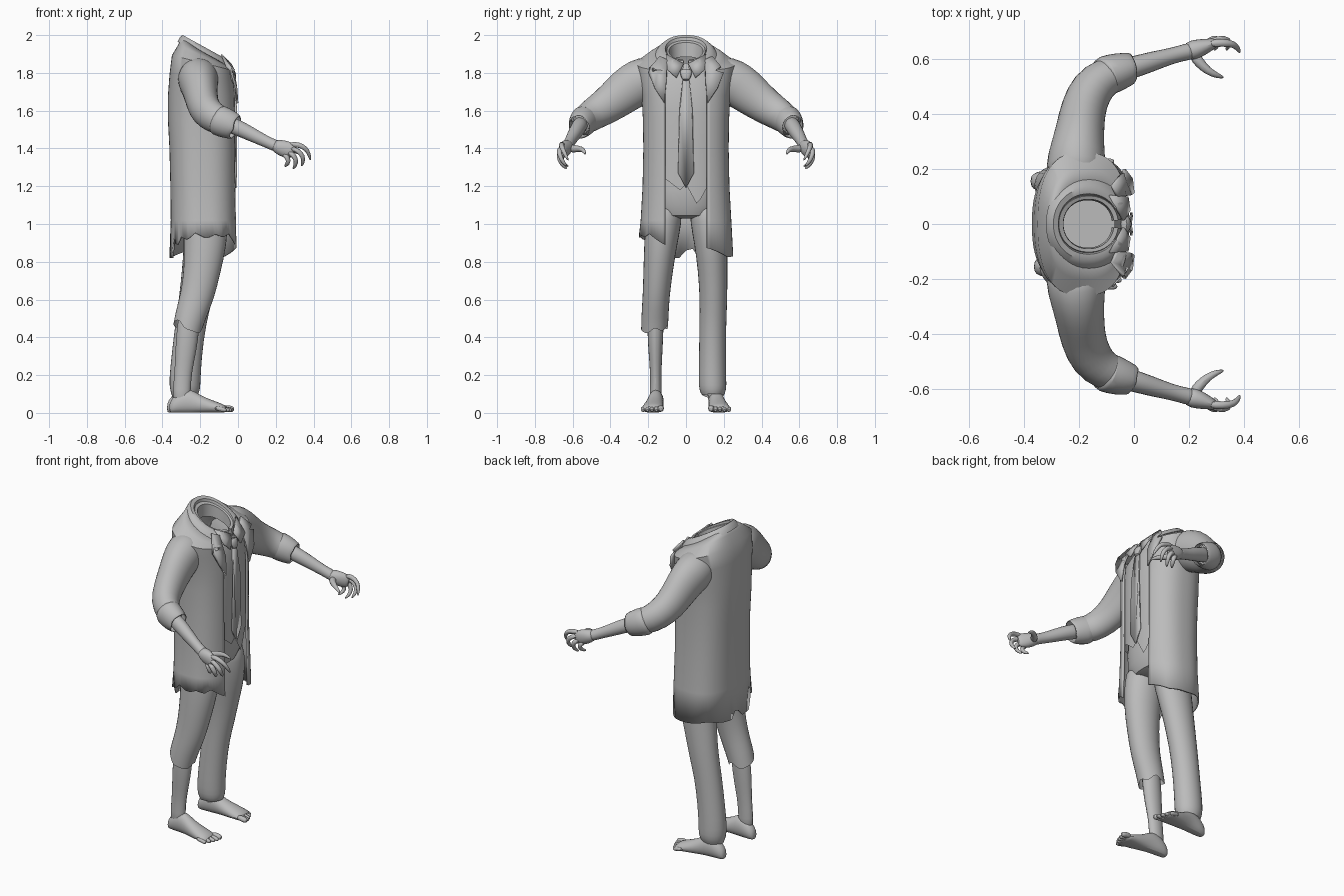
import bpy, bmesh, math, random
from mathutils import Vector
random.seed(4)
grey = bpy.data.materials.new("plain grey")
grey.diffuse_color = (0.5, 0.5, 0.5, 1)


def finish(name, bm, subsurf=0, thick=0, angle=45):
    bmesh.ops.recalc_face_normals(bm, faces=bm.faces)
    me = bpy.data.meshes.new(name)
    bm.to_mesh(me)
    bm.free()
    me.materials.append(grey)
    ob = bpy.data.objects.new(name, me)
    bpy.context.collection.objects.link(ob)
    bpy.ops.object.select_all(action='DESELECT')
    ob.select_set(True)
    bpy.context.view_layer.objects.active = ob
    bpy.ops.object.shade_smooth_by_angle(angle=math.radians(angle))
    if thick:
        m = ob.modifiers.new("thickness", 'SOLIDIFY')
        m.thickness = thick
        m.offset = -1
    if subsurf:
        ob.modifiers.new("round", 'SUBSURF').levels = subsurf
    return ob


def loft(name, rings, closed=True, caps=(False, False), **kw):
    bm = bmesh.new()
    vs = [[bm.verts.new(p) for p in r] for r in rings]
    n = len(vs[0])
    for a, b in zip(vs, vs[1:]):
        for i in range(n if closed else n - 1):
            j = (i + 1) % n
            bm.faces.new((a[i], a[j], b[j], b[i]))
    if caps[0]:
        bm.faces.new(vs[0])
    if caps[1]:
        bm.faces.new(vs[-1])
    return finish(name, bm, **kw)


def tube(name, path, radii, seg=10, jag=0, **kw):
    pts = [Vector(p) for p in path]
    d = (pts[-1] - pts[0]).normalized()
    ref = Vector((1, 0, 0)) if abs(d.z) > 0.75 else Vector((0, 0, 1))
    rings = []
    for i, p in enumerate(pts):
        t = (pts[min(i + 1, len(pts) - 1)] - pts[max(i - 1, 0)]).normalized()
        n1 = (ref - t * ref.dot(t)).normalized()
        n2 = t.cross(n1)
        r = radii[i] if isinstance(radii[i], tuple) else (radii[i], radii[i])
        ring = []
        for k in range(seg):
            a = 2 * math.pi * k / seg
            q = p + n1 * r[0] * math.cos(a) + n2 * r[1] * math.sin(a)
            if jag and i == len(pts) - 1:
                q += t * random.uniform(-jag, jag)
            ring.append(q)
        rings.append(ring)
    kw.setdefault("subsurf", 1)
    return loft(name, rings, caps=(True, not jag), **kw)


def oval(a, cx, rx, ry, zc, tilt, e=0.8):
    c, s = math.cos(a), math.sin(a)
    x = rx * math.copysign(abs(c) ** e, c)
    return (cx + x, ry * math.copysign(abs(s) ** e, s), zc - tilt * x)


def plate(name, pts, s=1, thick=0.009):
    bm = bmesh.new()
    bm.faces.new([bm.verts.new((x, y * s, z)) for x, y, z in pts])
    bmesh.ops.triangulate(bm, faces=bm.faces)
    return finish(name, bm, thick=thick)


def lerp(table, t):
    for (a, u), (b, v) in zip(table, table[1:]):
        if t <= b:
            return u + (v - u) * (t - a) / (b - a)
    return table[-1][1]


# Long open coat with a ragged hem
coat = [(-.17, .13, .135, 1.915, .55), (-.177, .14, .2, 1.885, .45), (-.185, .165, .262, 1.852, .25),
        (-.188, .174, .255, 1.78, .1), (-.188, .183, .235, 1.68, 0), (-.187, .184, .228, 1.55, 0),
        (-.183, .18, .226, 1.4, 0), (-.18, .178, .23, 1.2, 0), (-.178, .178, .24, 1.02, 0),
        (-.18, .182, .25, .9, 0)]
hem = [(0, .89), (25, .87), (60, .825), (90, .83), (125, .85), (155, .83), (170, .825), (177, .89), (184, .82),
       (203, .82), (211, .93), (220, .88), (232, .935), (245, .915), (260, .955), (272, .925), (285, .945),
       (300, .93), (312, .95), (338, .89), (360, .89)]
rings = []
for k, r in enumerate(coat):
    a0 = math.asin(min(.9, .112 / r[2]) ** 1.25)
    ring = []
    for i in range(61):
        a = a0 + (2 * math.pi - 2 * a0) * i / 60
        p = oval(a, *r)
        if k == len(coat) - 1:
            p = (p[0], p[1], lerp(hem, math.degrees(a)))
        ring.append(p)
    rings.append(ring)
loft("coat", rings, closed=False, thick=.01)

# Shirt and waistcoat with pointed front hem
front_hem = [(-.2, 1.25), (-.11, 1.24), (-.02, 1.17), (0, 1.21), (.06, 1.1), (.115, 1.2), (.2, 1.22)]
shirt = [(-.165, .095, .095, 1.9, .5), (-.175, .125, .14, 1.85, .35), (-.18, .152, .2, 1.77, .1),
         (-.18, .162, .212, 1.6, 0), (-.178, .16, .208, 1.4, 0), (-.178, .157, .205, 1.2, 0)]
rings = []
for k, r in enumerate(shirt):
    ring = [oval(2 * math.pi * i / 64, *r) for i in range(64)]
    if k == len(shirt) - 1:
        ring = [(x, y, lerp(front_hem, y) if x > -.15 else 1.22) for x, y, z in ring]
    rings.append(ring)
loft("shirt", rings)


# Turned-over coat collar and the standing shirt collar
def collar(name, prof, a0):
    loft(name, [[oval(a0 + (2 * math.pi - 2 * a0) * i / 40, *r, .95) for i in range(41)] for r in prof],
         closed=False)


collar("coat_collar", [(-.17, .15, .168, 1.893, .48), (-.166, .142, .15, 1.915, .52), (-.165, .128, .13, 1.93, .55),
                       (-.165, .11, .11, 1.928, .55), (-.168, .1, .1, 1.89, .5)], .5)
collar("shirt_collar", [(-.165, .118, .11, 1.88, .5), (-.165, .108, .102, 1.918, .5),
                        (-.165, .092, .09, 1.915, .5), (-.168, .088, .086, 1.85, .4)], .12)
for s in (1, -1):
    plate("collar_point", [(-.035, .012, 1.85), (-.012, .05, 1.775), (-.02, .1, 1.82), (-.085, .105, 1.9)], s)
    plate("lapel", [(-.055, .1, 1.87), (-.075, .14, 1.89), (-.035, .185, 1.835), (-.028, .155, 1.815),
                    (-.03, .2, 1.8), (-.004, .165, 1.72), (.002, .114, 1.64), (-.008, .105, 1.75)], s, .012)

# Tie
plate("tie_blade", [(-.02, .018, 1.76), (-.004, .03, 1.6), (-.006, .042, 1.27), (-.008, 0, 1.19),
                    (-.006, -.042, 1.27), (-.004, -.03, 1.6), (-.02, -.018, 1.76)])
tube("tie_knot", [(-.04, 0, 1.82), (-.028, 0, 1.8), (-.02, 0, 1.755)], [(.015, .03), (.02, .036), (.014, .02)])

# Trousers
loft("trouser_seat", [[oval(2 * math.pi * i / 32, *r, 0, .9) for i in range(32)] for r in
                      [(-.178, .145, .19, 1.28), (-.178, .143, .195, 1.18), (-.175, .135, .195, 1.1),
                       (-.172, .11, .15, 1.045), (-.172, .06, .05, 1.03)]], caps=(True, True))
tube("long_trouser_leg", [(-.172, .105, 1.14), (-.172, .118, 1.02), (-.172, .132, .9), (-.2, .142, .75),
                          (-.225, .146, .6), (-.25, .142, .48), (-.272, .14, .3), (-.282, .14, .17),
                          (-.28, .142, .12), (-.278, .142, .09)],
     [(.11, .09), (.123, .1), (.117, .09), (.1, .08), (.09, .075), (.083, .073), (.082, .073), (.086, .076),
      (.082, .074), (.07, .06)], seg=14, jag=.008)
tube("torn_trouser_leg", [(-.172, -.105, 1.14), (-.172, -.118, 1.02), (-.172, -.134, .9), (-.19, -.148, .75),
                          (-.215, -.158, .62), (-.25, -.164, .52), (-.265, -.166, .46)],
     [(.11, .09), (.123, .1), (.117, .09), (.1, .08), (.092, .073), (.084, .074), (.08, .073)], seg=14, jag=.035)
tube("bare_shin", [(-.25, -.16, .58), (-.265, -.162, .44), (-.275, -.162, .34), (-.29, -.16, .22),
                   (-.298, -.16, .12), (-.298, -.162, .05)],
     [(.06, .048), (.063, .045), (.06, .041), (.048, .031), (.05, .032), (.05, .036)])
tube("bare_ankle", [(-.28, .145, .18), (-.285, .147, .11), (-.285, .15, .04)], [(.05, .04), (.055, .035), (.05, .036)])

# Feet with five toes
for s, dx in ((-1, 0), (1, -.012)):
    stations = [(-.365, .155, .018, .05), (-.345, .155, .036, .085), (-.3, .157, .042, .125),
                (-.25, .16, .043, .13), (-.2, .166, .048, .095), (-.14, .173, .057, .07),
                (-.085, .177, .06, .05), (-.06, .178, .054, .036)]
    loft("foot", [[(x + dx, s * (cy + w * math.cos(k * math.pi / 6)),
                    max(.002, h * (.45 + .55 * math.sin(k * math.pi / 6)))) for k in range(12)]
                  for x, cy, w, h in stations], caps=(True, True), subsurf=1)
    for i in range(5):
        y = s * (.133 + i * .0235)
        r = .017 if i == 0 else .0125
        tip = (-.02, -.024, -.032, -.044, -.06)[i] + dx
        tube("toe", [(tip - .065, y, .026), (tip - .03, y, r + .008), (tip - .01, y, r + .002), (tip, y, r)],
             [r, r * 1.05, r, r * .5], seg=8)

# Sleeves, cuffs, forearms and clawed hands
for s in (1, -1):
    def arm(name, pts, radii, **kw):
        return tube(name, [(x, y * s, z) for x, y, z in pts], radii, **kw)

    arm("sleeve", [(-.21, .13, 1.79), (-.212, .21, 1.77), (-.205, .28, 1.735), (-.195, .35, 1.68), (-.185, .42, 1.625),
                   (-.155, .495, 1.58), (-.1, .54, 1.548), (-.03, .56, 1.522)],
        [(.1, .1), (.125, .115), (.125, .1), (.113, .09), (.1, .085), (.088, .083), (.08, .072), (.066, .06)], seg=14)
    arm("cuff", [(-.115, .532, 1.556), (-.105, .538, 1.55), (-.05, .556, 1.528), (-.008, .566, 1.512)],
        [(.076, .068), (.086, .077), (.08, .07), (.068, .058)], seg=14, jag=.01, thick=.006)
    arm("forearm", [(-.08, .55, 1.54), (0, .57, 1.51), (.07, .592, 1.475), (.14, .612, 1.44), (.19, .625, 1.418),
                    (.22, .632, 1.405)],
        [(.048, .046), (.045, .042), (.04, .038), (.033, .03), (.032, .032), (.034, .034)])
    arm("palm", [(.185, .624, 1.42), (.215, .632, 1.408), (.25, .643, 1.396), (.285, .655, 1.388), (.3, .66, 1.385)],
        [(.03, .03), (.042, .04), (.048, .032), (.044, .022), (.03, .014)])
    fingers = [[(.27, .655, 1.42), (.32, .66, 1.422), (.362, .655, 1.4), (.378, .638, 1.365), (.385, .622, 1.335)],
               [(.275, .66, 1.4), (.315, .673, 1.393), (.345, .668, 1.36), (.345, .65, 1.325), (.335, .63, 1.305)],
               [(.265, .66, 1.38), (.295, .673, 1.365), (.31, .668, 1.335), (.302, .648, 1.305), (.29, .63, 1.292)],
               [(.24, .65, 1.37), (.262, .662, 1.355), (.268, .658, 1.33), (.258, .64, 1.312), (.246, .622, 1.305)],
               [(.215, .62, 1.4), (.238, .585, 1.398), (.268, .556, 1.398), (.3, .54, 1.388), (.328, .532, 1.368)]]
    for i, f in enumerate(fingers):
        arm("thumb" if i == 4 else "finger", f,
            [.024, .021, .016, .012, .004] if i == 4 else [.016, .016, .014, .011, .004], seg=8)
